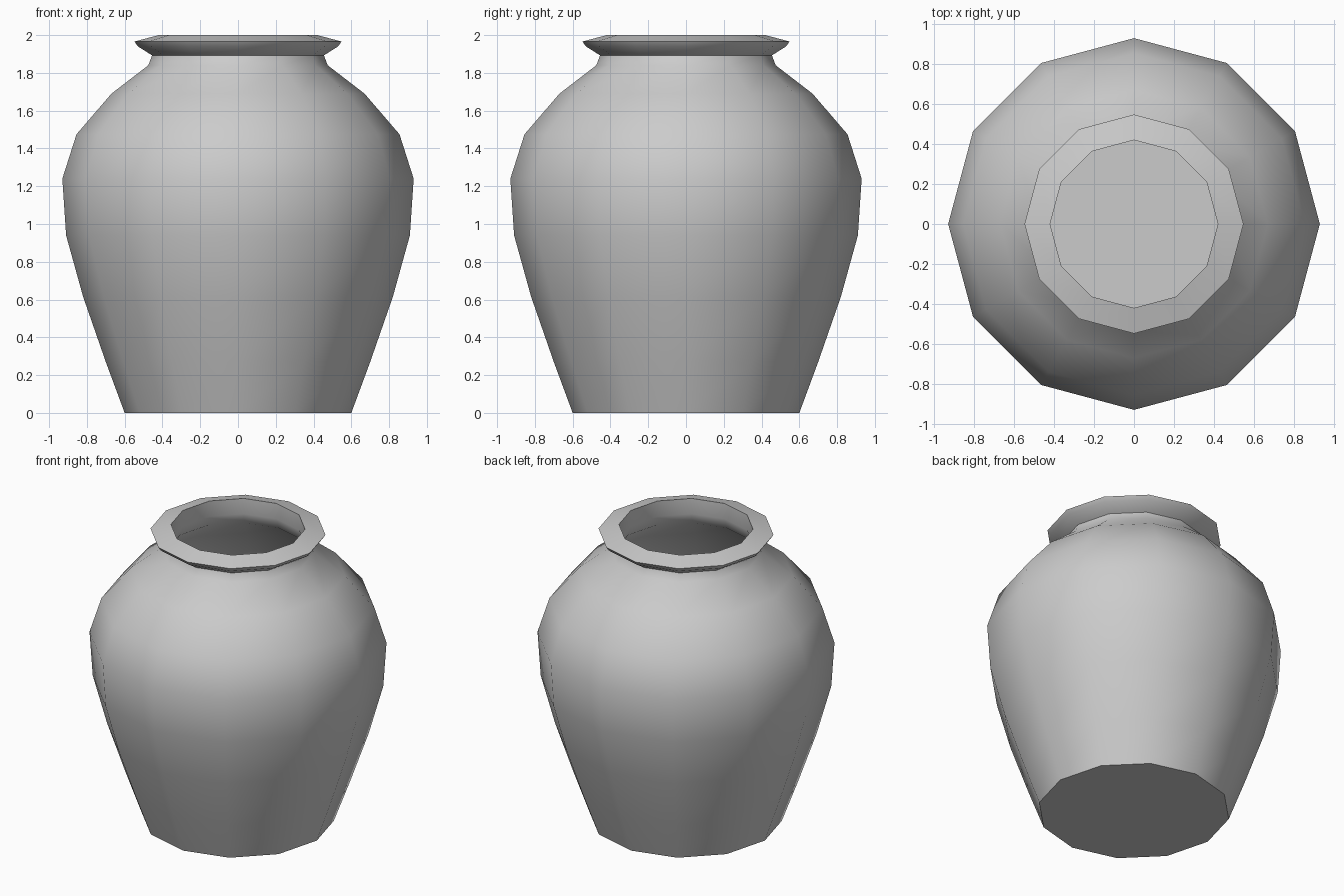
import bpy, bmesh, math

if "Cube" in bpy.data.objects:
    bpy.data.objects.remove(bpy.data.objects["Cube"])

SIDES = 12

# Closed profile (radius, height): outer wall up, over the lip, down inside
outer = [(0.60, 0.0), (0.70, 0.27), (0.82, 0.615), (0.91, 0.94), (0.93, 1.24),
         (0.855, 1.475), (0.67, 1.69), (0.475, 1.84), (0.455, 1.893)]
lip = [(0.53, 1.94), (0.548, 1.966), (0.42, 2.0)]
inner = [(0.42, 1.893), (0.44, 1.825), (0.64, 1.66), (0.82, 1.455), (0.89, 1.235),
         (0.87, 0.945), (0.78, 0.625), (0.66, 0.28), (0.573, 0.04)]


def lathe(name, profile):
    bm = bmesh.new()
    rings = [[bm.verts.new((r * math.cos(2 * math.pi * i / SIDES),
                            r * math.sin(2 * math.pi * i / SIDES), z))
              for i in range(SIDES)] for r, z in profile]
    for a, b in zip(rings, rings[1:]):
        for i in range(SIDES):
            j = (i + 1) % SIDES
            bm.faces.new((a[i], a[j], b[j], b[i]))
    bm.faces.new(rings[0][::-1])   # underside
    bm.faces.new(rings[-1])        # inside floor
    bmesh.ops.recalc_face_normals(bm, faces=bm.faces)
    mesh = bpy.data.meshes.new(name)
    bm.to_mesh(mesh)
    bm.free()
    obj = bpy.data.objects.new(name, mesh)
    bpy.context.collection.objects.link(obj)
    return obj


# Hollow jar, smooth body with crisp base and lip edges
jar = lathe("jar", outer + lip + inner)
bpy.context.view_layer.objects.active = jar
jar.select_set(True)
bpy.ops.object.shade_smooth_by_angle(angle=math.radians(40))
